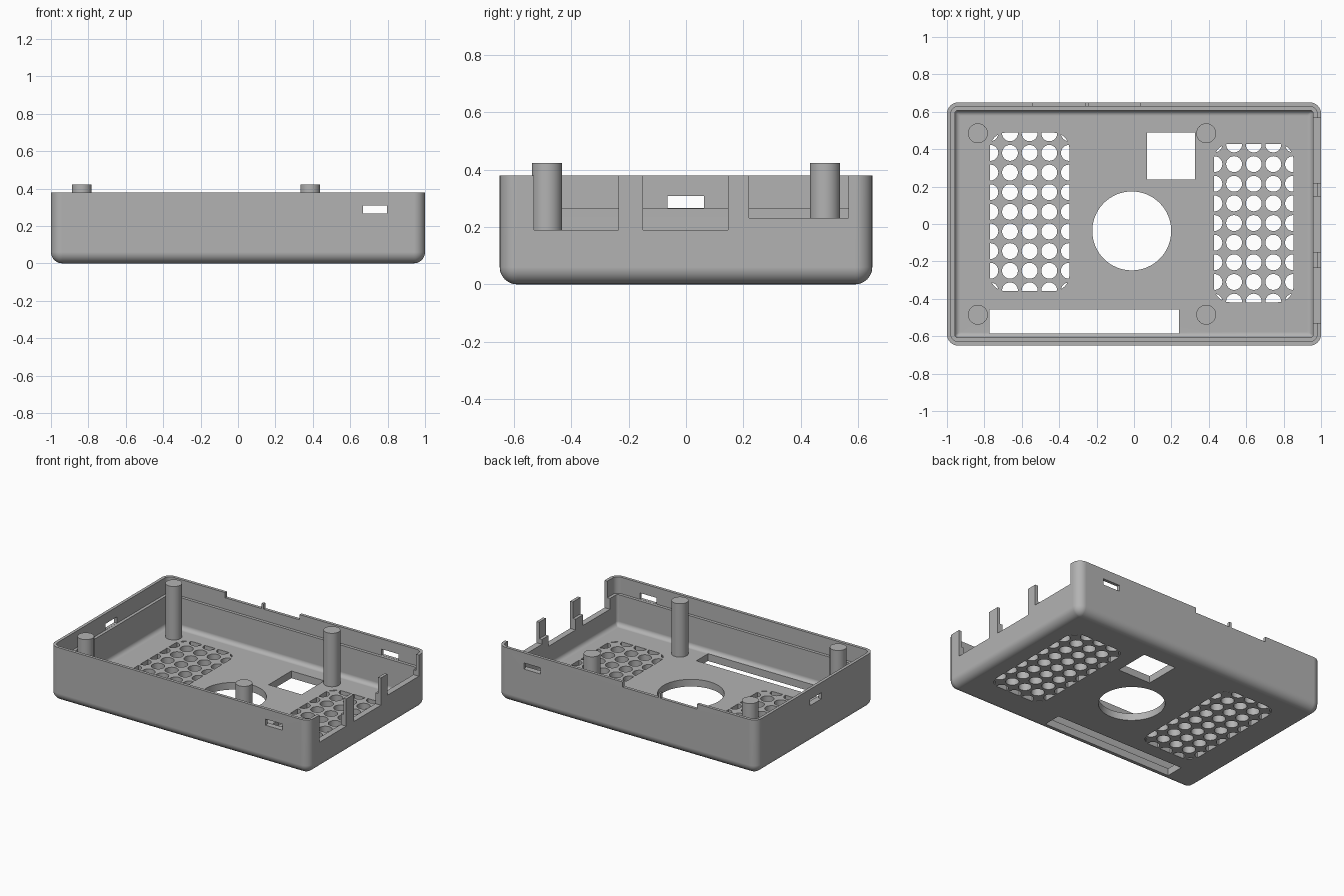
import bpy, bmesh, math

if "Cube" in bpy.data.objects:
    bpy.data.objects.remove(bpy.data.objects["Cube"], do_unlink=True)

grey = bpy.data.materials.new("plain grey")
grey.use_nodes = True
colour = (0.45, 0.45, 0.45, 1)
grey.diffuse_color = colour
grey.node_tree.nodes["Principled BSDF"].inputs["Base Color"].default_value = colour

W, D, H = 1.0, 0.65, 0.38          # half width, half depth, wall height
WALL, LIP, LEDGE, FLOOR = 0.042, 0.021, 0.265, 0.05
ROUND = 0.06


def make_object(name, bm):
    bmesh.ops.recalc_face_normals(bm, faces=bm.faces)
    mesh = bpy.data.meshes.new(name)
    bm.to_mesh(mesh)
    bm.free()
    mesh.materials.append(grey)
    obj = bpy.data.objects.new(name, mesh)
    bpy.context.collection.objects.link(obj)
    return obj


def rounded_rect(hx, hy, r, steps=8):
    """Outline of a rounded rectangle, counter-clockwise."""
    pts = []
    for k, (sx, sy) in enumerate([(1, 1), (-1, 1), (-1, -1), (1, -1)]):
        for i in range(steps + 1):
            a = math.pi / 2 * (k + i / steps)
            pts.append((sx * (hx - r) + r * math.cos(a), sy * (hy - r) + r * math.sin(a)))
    return pts


def loft(bm, rings):
    """Join rings of equal length and cap both ends."""
    loops = [[bm.verts.new(p) for p in ring] for ring in rings]
    n = len(loops[0])
    for a, b in zip(loops, loops[1:]):
        for i in range(n):
            j = (i + 1) % n
            bm.faces.new((a[i], a[j], b[j], b[i]))
    bm.faces.new(loops[0][::-1])
    bm.faces.new(loops[-1])


def prism(bm, outline, z0, z1):
    loft(bm, [[(x, y, z) for x, y in outline] for z in (z0, z1)])


def box(bm, x0, x1, y0, y1, z0, z1):
    prism(bm, [(x0, y0), (x1, y0), (x1, y1), (x0, y1)], z0, z1)


def circle(cx, cy, r, n):
    return [(cx + r * math.cos(math.tau * i / n), cy + r * math.sin(math.tau * i / n))
            for i in range(n)]


def boolean(obj, cutter, operation):
    cutter.hide_render = True
    mod = obj.modifiers.new("cut", 'BOOLEAN')
    mod.operation, mod.solver, mod.object = operation, 'EXACT', cutter
    with bpy.context.temp_override(object=obj, active_object=obj):
        bpy.ops.object.modifier_apply(modifier=mod.name)
    bpy.data.objects.remove(cutter, do_unlink=True)


def shade(obj):
    bpy.ops.object.select_all(action='DESELECT')
    obj.select_set(True)
    bpy.context.view_layer.objects.active = obj
    bpy.ops.object.shade_smooth_by_angle(angle=math.radians(30))
    mod = obj.modifiers.new("flat faces", 'WEIGHTED_NORMAL')
    mod.keep_sharp = True


# Tray: one profile of (inset, height) from the underside, over the rim, to the floor
profile = []
for i in range(7):
    a = math.pi / 2 * i / 6
    profile.append((ROUND * (1 - math.sin(a)), ROUND * (1 - math.cos(a))))
profile += [(0, H), (LIP, H), (LIP, LEDGE), (WALL, LEDGE)]
FILLET = 0.03
for i in range(6):
    a = math.pi / 2 * i / 5
    profile.append((WALL + FILLET * (1 - math.cos(a)), FLOOR + FILLET * (1 - math.sin(a))))

bm = bmesh.new()
loft(bm, [[(x, y, z) for x, y in rounded_rect(W - d, D - d, max(ROUND - d, 0.008))]
          for d, z in profile])
tray = make_object("tray", bm)

# Rim openings: connector slots on the side, two shallow notches at the back
LOW, HIGH = -0.05, 0.1
bm = bmesh.new()
for y0, y1, z in [(-0.53, -0.235, 0.19), (-0.15, 0.147, 0.19), (0.22, 0.567, 0.232)]:
    box(bm, W - 0.06, W + 0.1, y0, y1, z, H + 0.1)
for x0, x1 in [(-0.54, -0.258), (-0.243, 0.035)]:
    box(bm, x0, x1, D - 0.06, D + 0.1, H - 0.036, H + 0.1)

# Small latch windows just above the ledge
for side in (-1, 1):
    y0, y1 = sorted((side * (D - 0.035), side * (D + 0.1)))
    box(bm, 0.667, 0.797, y0, y1, LEDGE + 0.001, 0.309)
box(bm, -W - 0.1, -W + 0.035, -0.065, 0.063, LEDGE + 0.001, 0.309)

# Floor openings: round fan hole, square hole and long slot
prism(bm, circle(-0.012, -0.037, 0.211, 64), LOW, HIGH)
box(bm, 0.07, 0.325, 0.237, 0.488, LOW, HIGH)
box(bm, -0.772, 0.24, -0.585, -0.457, LOW, HIGH)
boolean(tray, make_object("opening_cutter", bm), 'DIFFERENCE')

# Vent grilles: a grid of round holes trimmed by a rounded rectangle
PITCH = 0.105
for cx, cy in [(-0.558, 0.065), (0.64, 0.005)]:
    bm = bmesh.new()
    for col in range(-2, 3):
        for row in range(-4, 5):
            prism(bm, circle(cx + col * PITCH, cy + row * PITCH, 0.0425, 24), LOW, HIGH)
    holes = make_object("vent_cutter", bm)
    bm = bmesh.new()
    prism(bm, [(cx + x, cy + y) for x, y in rounded_rect(0.2125, 0.4235, 0.085)],
          LOW + 0.01, HIGH - 0.01)
    boolean(holes, make_object("vent_outline", bm), 'INTERSECT')
    boolean(tray, holes, 'DIFFERENCE')
shade(tray)

# Four mounting posts standing on the floor
for x, side in [(-0.835, "right"), (0.386, "left")]:
    for y, end in [(-0.485, "front"), (0.485, "back")]:
        bm = bmesh.new()
        prism(bm, circle(x, y, 0.053, 40), FLOOR - 0.015, 0.423)
        shade(make_object(f"{end}_{side}_post", bm))
